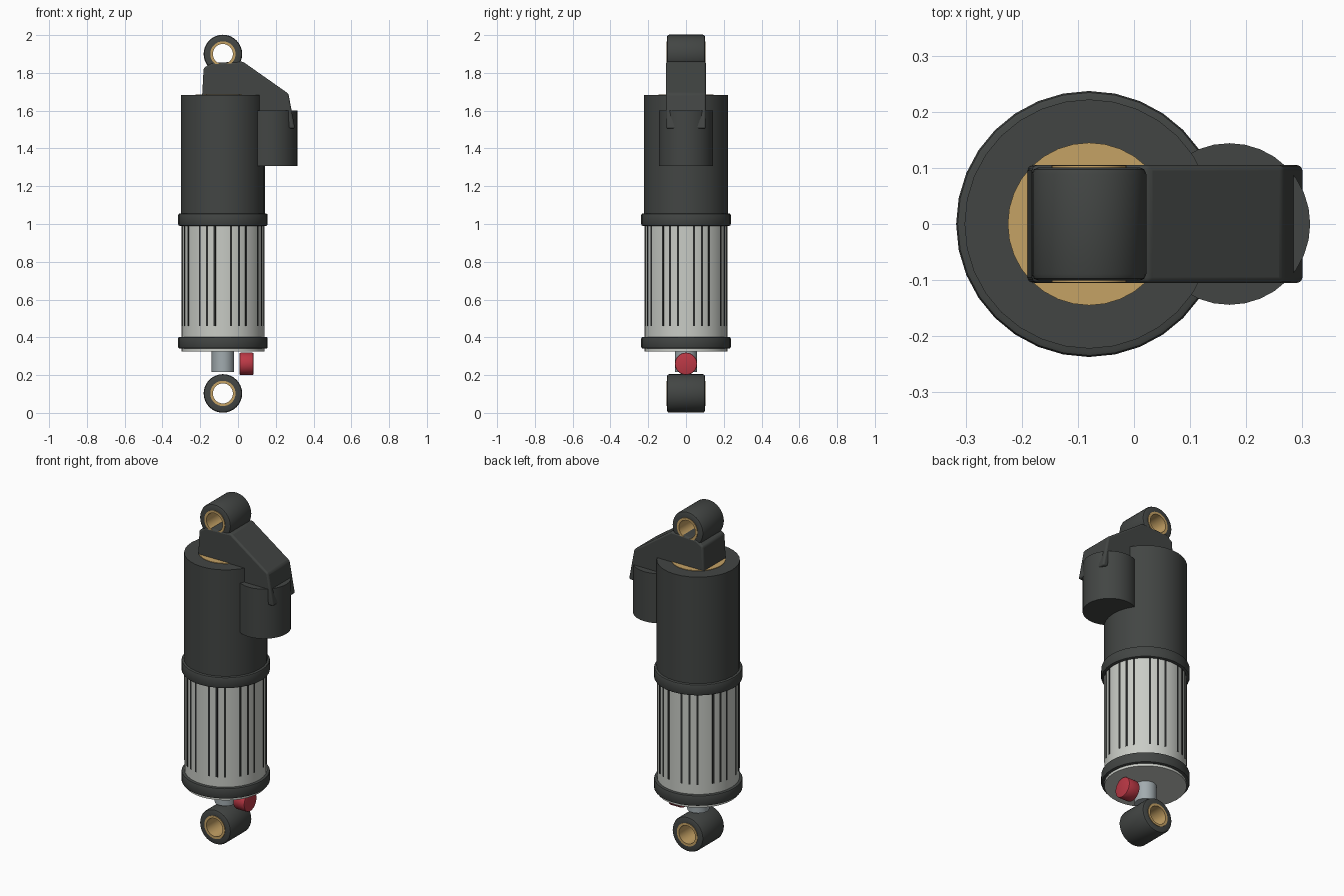
import bpy, bmesh
from math import pi, cos, sin, radians
from mathutils import Matrix, Vector

if "Cube" in bpy.data.objects:
    bpy.data.objects.remove(bpy.data.objects["Cube"])

CX = -0.08  # main damper axis


def material(name, rgb):
    m = bpy.data.materials.new(name)
    m.diffuse_color = (*rgb, 1)
    m.use_nodes = True
    m.node_tree.nodes["Principled BSDF"].inputs["Base Color"].default_value = m.diffuse_color
    return m


DARK = material("dark_metal", (0.055, 0.06, 0.057))
BLACK = material("groove_black", (0.025, 0.027, 0.026))
SILVER = material("silver", (0.58, 0.6, 0.56))
STEEL = material("steel", (0.36, 0.41, 0.43))
GOLD = material("gold", (0.56, 0.36, 0.13))
RED = material("red", (0.5, 0.04, 0.06))


def finish(name, bm, mat, matrix=Matrix(), bevel=0, angle=35):
    bmesh.ops.recalc_face_normals(bm, faces=bm.faces)
    mesh = bpy.data.meshes.new(name)
    bm.to_mesh(mesh)
    bm.free()
    mesh.transform(matrix)
    mesh.materials.append(mat)
    ob = bpy.data.objects.new(name, mesh)
    bpy.context.collection.objects.link(ob)
    if bevel:
        mod = ob.modifiers.new("bevel", "BEVEL")
        mod.width, mod.segments = bevel, 3
        mod.limit_method, mod.angle_limit = "ANGLE", radians(25)
    bpy.ops.object.select_all(action="DESELECT")
    bpy.context.view_layer.objects.active = ob
    ob.select_set(True)
    bpy.ops.object.shade_smooth_by_angle(angle=radians(angle))
    return ob


def lathe(name, profile, mat, loc, axis="Z", tube=False, sides=32):
    """Revolve (radius, height) points; capped solid, or closed ring if tube."""
    bm = bmesh.new()
    rings = [[bm.verts.new((r * cos(2 * pi * i / sides), r * sin(2 * pi * i / sides), h))
              for i in range(sides)] for r, h in profile]
    pairs = list(zip(rings, rings[1:]))
    if tube:
        pairs.append((rings[-1], rings[0]))
    else:
        bm.faces.new(rings[0])
        bm.faces.new(rings[-1])
    for a, b in pairs:
        for i in range(sides):
            j = (i + 1) % sides
            bm.faces.new((a[i], a[j], b[j], b[i]))
    rot = {"Z": Matrix(), "X": Matrix.Rotation(pi / 2, 4, "Y"),
           "Y": Matrix.Rotation(pi / 2, 4, "X")}[axis]
    return finish(name, bm, mat, Matrix.Translation(loc) @ rot)


def rod(r, lo, hi, b=0.0):
    """Cylinder profile with optional chamfered rims."""
    if not b:
        return [(r, lo), (r, hi)]
    return [(r - b, lo), (r - b * .3, lo + b * .3), (r, lo + b),
            (r, hi - b), (r - b * .3, hi - b * .3), (r - b, hi)]


# Mounting eyes with bushings
for end, z in (("upper", 1.9), ("lower", 0.103)):
    housing = [(0.066, -0.101)] + rod(0.102, -0.101, 0.101, 0.012) + [(0.066, 0.101)]
    lathe(end + "_eye", housing, DARK, (CX, 0, z), "Y", tube=True)
    bush = [(0.053, -0.104), (0.067, -0.104), (0.067, 0.104), (0.053, 0.104)]
    lathe(end + "_bushing", bush, GOLD, (CX, 0, z), "Y", tube=True)

# Main body, air sleeve, collars and shaft
axis = (CX, 0, 0)
lathe("upper_body", rod(0.222, 1.03, 1.683), DARK, axis)
lathe("top_cap", rod(0.145, 1.6, 1.686), GOLD, axis)
lathe("air_sleeve", rod(0.22, 0.325, 1.02), SILVER, axis)
lathe("upper_collar", rod(0.237, 0.99, 1.056, 0.009), DARK, axis)
lathe("lower_collar", rod(0.237, 0.34, 0.403, 0.009), DARK, axis)
lathe("shaft", rod(0.059, 0.217, 0.34), STEEL, axis)

# Groups of three dark grooves around the sleeve
bm = bmesh.new()
for k in range(32):
    if k % 4:
        m = (Matrix.Translation((CX, 0, 0.73)) @ Matrix.Rotation(k * pi / 16, 4, "Z")
             @ Matrix.Translation((0.216, 0, 0)) @ Matrix.Diagonal((0.011, 0.011, 0.54, 1)))
        bmesh.ops.create_cube(bm, size=1, matrix=m)
finish("sleeve_grooves", bm, BLACK)

# Side reservoir and adjuster knob
lathe("reservoir", rod(0.144, 1.308, 1.6), DARK, (0.17, 0, 0))
lathe("adjuster_knob", rod(0.059, 0.008, 0.082, 0.006), RED, (0, 0, 0.26), "X")

# Bridge from upper eye over the reservoir
outline = [(-0.193, 1.62), (-0.182, 1.825), (-0.14, 1.853), (0.025, 1.86), (0.267, 1.69),
           (0.302, 1.505), (0.268, 1.505), (0.255, 1.57), (0.06, 1.57)]
bm = bmesh.new()
face = bm.faces.new([bm.verts.new((x, -0.105, z)) for x, z in outline])
ext = bmesh.ops.extrude_face_region(bm, geom=[face])
bmesh.ops.translate(bm, vec=Vector((0, 0.21, 0)),
                    verts=[v for v in ext["geom"] if isinstance(v, bmesh.types.BMVert)])
finish("bridge", bm, DARK, bevel=0.01)
